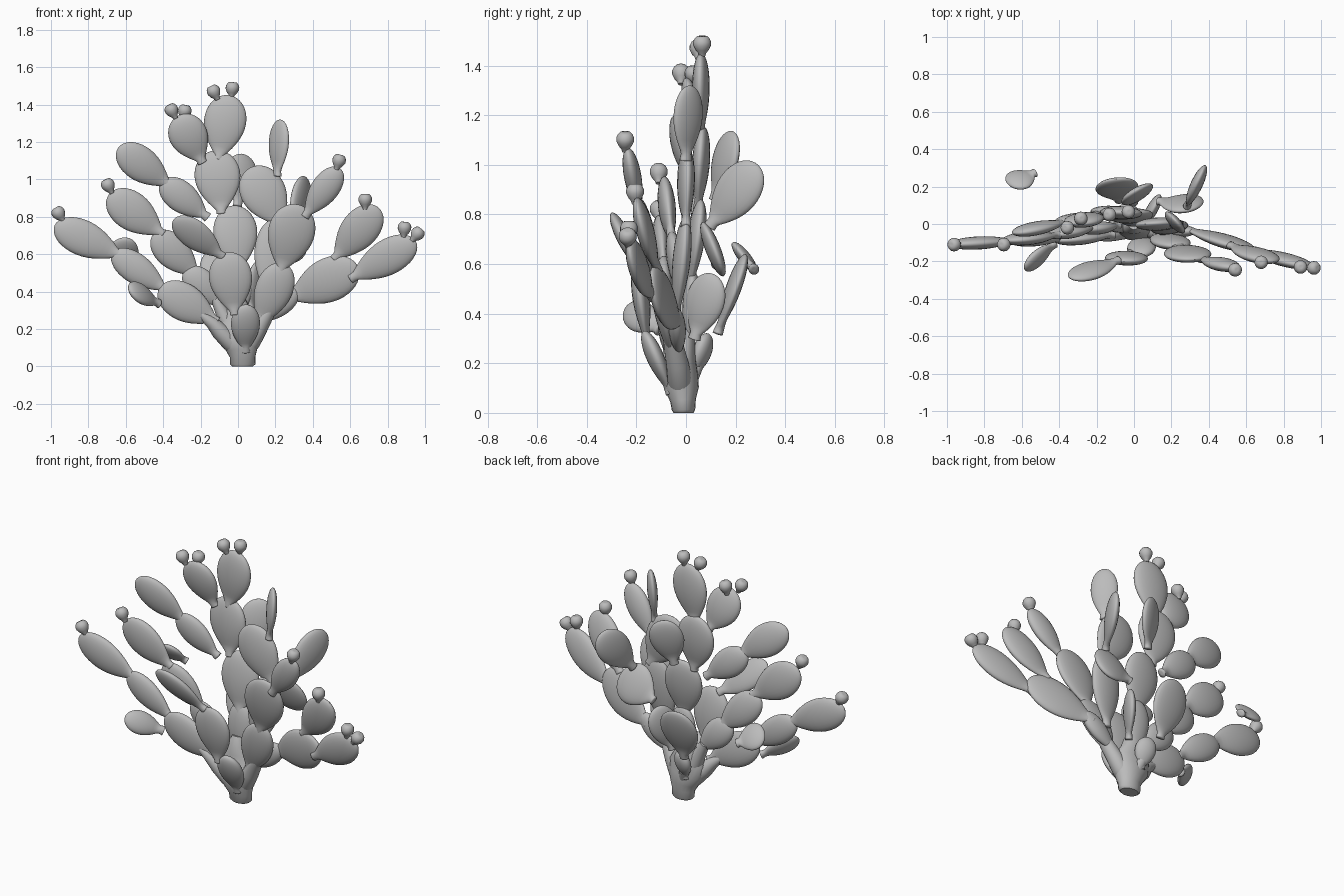
import bpy, bmesh, math
from mathutils import Vector

if "Cube" in bpy.data.objects:
    bpy.data.objects.remove(bpy.data.objects["Cube"])

mat = bpy.data.materials.new("plain_grey")
mat.diffuse_color = (0.5, 0.5, 0.5, 1)
mat.use_nodes = True
mat.node_tree.nodes["Principled BSDF"].inputs["Base Color"].default_value = mat.diffuse_color


def finish(name, bm):
    bmesh.ops.recalc_face_normals(bm, faces=bm.faces)
    me = bpy.data.meshes.new(name)
    bm.to_mesh(me)
    bm.free()
    for p in me.polygons:
        p.use_smooth = len(p.vertices) == 4
    me.materials.append(mat)
    ob = bpy.data.objects.new(name, me)
    bpy.context.collection.objects.link(ob)
    return ob


def skin(name, rings):
    """Bridge equal rings of points and cap both ends."""
    bm = bmesh.new()
    vs = [[bm.verts.new(p) for p in r] for r in rings]
    n = len(vs[0])
    for a, b in zip(vs, vs[1:]):
        for i in range(n):
            j = (i + 1) % n
            bm.faces.new((a[i], a[j], b[j], b[i]))
    bm.faces.new(vs[0])
    bm.faces.new(vs[-1])
    return finish(name, bm)


def pad(name, base, tip, width, normal=None, thick=0.07):
    """Flat egg-shaped pad with a narrow neck and round tip, from base to tip."""
    base, tip = Vector(base), Vector(tip)
    axis = (tip - base).normalized()
    base = base - axis * 0.025
    length = (tip - base).length
    # pads face front, turned slightly to follow the fan
    n = Vector(normal) if normal else Vector((0.08 if base.x > 0 else -0.05, -1, 0))
    n = (n - axis * n.dot(axis)).normalized()
    side = axis.cross(n)
    rings, steps, seg = [], 20, 24
    for k in range(steps + 1):
        t = 0.5 - 0.5 * math.cos(math.pi * k / steps)
        if t < 0.6:    # widening lower part
            f = math.sin(math.pi / 2 * t / 0.6) ** 0.9
        else:          # rounded end
            f = max(0.0, 1 - ((t - 0.6) / 0.4) ** 2.1) ** 0.5
        neck = 0.027 * max(0.0, 1 - t * 3) ** 0.5
        if k == 0:
            neck = 0.01
        w = max(f * width / 2, neck, 0.002)
        h = max(f * thick / 2, neck * 0.8, 0.001)
        c = base + axis * length * t
        rings.append([c + side * w * math.cos(a) + n * h * math.sin(a)
                      for a in (2 * math.pi * i / seg for i in range(seg))])
    return skin(name, rings)


def tube(name, pts, seg=20):
    """Round stem through (x, y, z, rx, ry) stations."""
    rings = []
    for i, p in enumerate(pts):
        a, b = pts[max(0, i - 1)], pts[min(len(pts) - 1, i + 1)]
        d = (Vector(b[:3]) - Vector(a[:3])).normalized()
        u = Vector((0, 1, 0)).cross(d).normalized()
        v = d.cross(u)
        rings.append([Vector(p[:3]) + u * p[3] * math.cos(q) + v * p[4] * math.sin(q)
                      for q in (2 * math.pi * k / seg for k in range(seg))])
    return skin(name, rings)


def fruit(name, c, lean):
    """Small bud with a neck and a flat top."""
    d = Vector((lean, 0, 1)).normalized()
    c = Vector(c)
    prof = [(-.05, .012), (-.036, .017), (-.024, .027), (-.005, .036), (.01, .036),
            (.023, .03), (.032, .021), (.033, .01)]
    return tube(name, [(*(c + d * z), r, r) for z, r in prof], 16)


# trunk with its stubby branches
tube("trunk", [(.025, -.01, 0, .055, .04), (.025, -.01, .012, .068, .047), (.025, -.012, .05, .068, .052),
               (.022, -.018, .1, .088, .07), (.005, -.02, .16, .11, .068), (0, -.015, .22, .11, .055),
               (0, -.01, .28, .075, .048), (0, -.01, .33, .055, .045), (0, 0, .38, .03, .03)])
tube("right_branch", [(.03, -.015, .06, .03, .03), (.07, -.025, .13, .05, .05), (.11, -.035, .2, .046, .045),
                      (.15, -.05, .27, .04, .04), (.2, -.07, .34, .02, .025)])
tube("left_branch", [(.02, -.02, .06, .03, .03), (-.04, -.03, .13, .05, .05), (-.1, -.045, .19, .045, .045),
                     (-.14, -.06, .235, .035, .035), (-.2, -.07, .28, .02, .02)])
tube("left_upper_branch", [(0, -.01, .12, .05, .05), (-.06, -.01, .24, .045, .04), (-.12, -.01, .36, .025, .03)])
tube("back_branch", [(.01, 0, .1, .04, .035), (-.02, .04, .19, .03, .03)])

# right fan
pad("right_pad_low", (.12, -.06, .24), (.25, -.12, .55), .2)
pad("right_pad_big", (.235, -.12, .53), (.325, -.19, .865), .25)
pad("right_pad_fruited", (.37, -.19, .82), (.545, -.235, 1.06), .15)
pad("right_outer_low", (.29, -.03, .37), (.64, -.14, .535), .235)
pad("right_outer_tip", (.62, -.14, .48), (.95, -.23, .67), .19)
pad("right_outer_upper", (.53, -.12, .59), (.75, -.2, .85), .2)
pad("right_outer_base", (.13, -.03, .25), (.32, -.04, .41), .12)
pad("right_inner_low", (.16, -.04, .4), (.21, 0, .79), .2)
pad("right_inner_upper", (.23, 0, .77), (.06, 0, 1.06), .24)
pad("right_inner_top", (.21, 0, 1.04), (.225, .015, 1.32), .15, (1, .9, 0), .055)

# left fan
pad("left_pad_low", (-.13, -.06, .25), (-.42, -.09, .42), .2)
pad("left_pad_middle", (-.4, -.08, .42), (-.67, -.09, .61), .16)
pad("left_pad_tip", (-.64, -.09, .6), (-.98, -.11, .755), .19)
pad("left_inner_low", (-.1, -.01, .34), (-.28, -.03, .52), .16)
pad("left_inner_middle", (-.23, -.02, .5), (-.45, -.06, .71), .18)
pad("left_inner_tip", (-.42, -.06, .72), (-.69, -.09, .92), .205)
pad("left_upper_pad", (-.18, .04, .81), (-.41, .01, .99), .165)
pad("left_upper_tip", (-.38, .01, .98), (-.64, -.05, 1.17), .185)
pad("left_front_small", (-.44, -.12, .345), (-.585, -.24, .425), .13, (.45, -.5, .4), .06)
pad("left_back_small", (-.55, .265, .59), (-.67, .21, .66), .16, (-.55, .84, 1.2), .05)

# centre column
pad("centre_pad_low", (0, .01, .27), (0, .03, .57), .16)
pad("centre_pad_middle", (0, .02, .53), (-.025, .06, .86), .235)
pad("centre_pad_upper", (-.09, .05, .84), (-.125, .07, 1.155), .245)
pad("centre_pad_top", (-.1, .06, 1.13), (-.045, .06, 1.45), .225)
pad("centre_left_top", (-.2, .05, 1.11), (-.32, 0, 1.34), .205)

# front column
pad("front_stub", (.04, -.07, .1), (.04, -.17, .33), .155)
pad("front_pad", (-.02, -.16, .3), (-.055, -.2, .61), .23)
pad("front_left_pad", (-.1, -.2, .6), (-.34, -.29, .79), .165, (-.1, -.9, -.4), .06)

# back pads
pad("back_stub", (-.02, .04, .17), (-.03, .09, .32), .12, (.3, 1, 0), .07)
pad("back_inner_pad", (.07, .04, .32), (.12, .11, .56), .17, (.9, -.45, 0), .06)
pad("back_long_pad", (-.08, .135, .34), (-.1, .24, .64), .23, (-.1, 1, -.3), .06)
pad("back_right_pad", (.15, .12, .61), (.36, .1, .7), .24, (.2, .85, .45), .06)
pad("back_right_tip", (.29, .11, .77), (.37, .29, 1.0), .19, (.85, -.42, 0), .065)
pad("back_top_pad", (0, .12, .88), (.03, .19, 1.135), .19, (-.45, .9, 0), .06)

# fruits: position and sideways lean
for i, (x, y, z, lean) in enumerate([
        (-.13, .05, 1.47, -.5), (-.03, .065, 1.487, .1), (-.355, -.02, 1.37, -.5), (-.285, .03, 1.365, .2),
        (.54, -.245, 1.10, .3), (.68, -.205, .89, 0), (.89, -.23, .74, .1), (.96, -.235, .71, .8),
        (-.96, -.11, .82, -.6), (-.695, -.11, .97, -.5)]):
    fruit("fruit_%d" % (i + 1), (x, y, z), lean)
